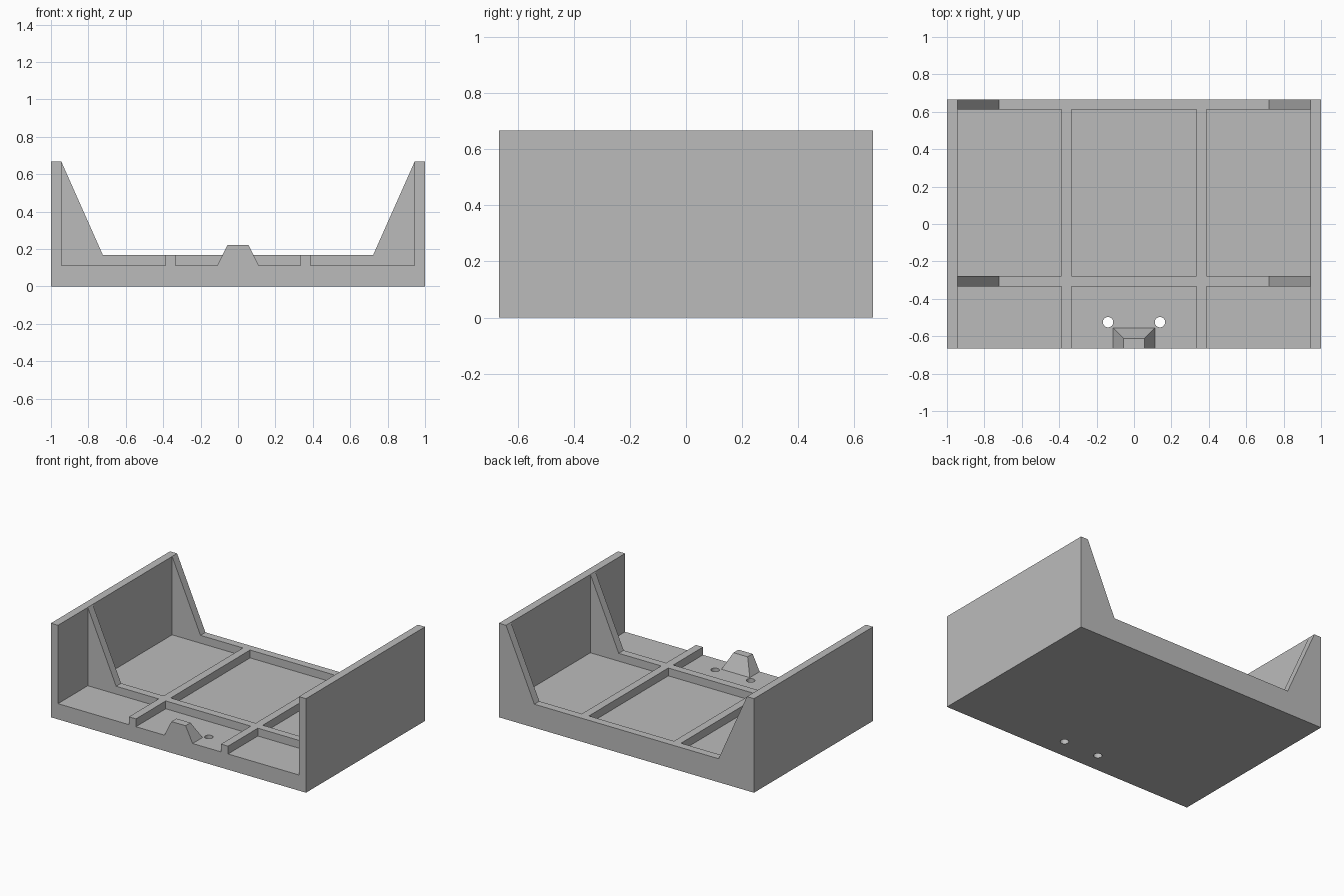
import bpy
import bmesh

cube = bpy.data.objects.get("Cube")
if cube:
    bpy.data.objects.remove(cube, do_unlink=True)

U = 1 / 18            # wall thickness, the module of the whole tray
HALF_Y = 12 * U

grey = bpy.data.materials.new("plain grey")
grey.use_nodes = True
colour = (0.5, 0.5, 0.5, 1)
grey.diffuse_color = colour
grey.node_tree.nodes["Principled BSDF"].inputs["Base Color"].default_value = colour


def finish(bm, name):
    bmesh.ops.recalc_face_normals(bm, faces=bm.faces)
    mesh = bpy.data.meshes.new(name)
    bm.to_mesh(mesh)
    bm.free()
    obj = bpy.data.objects.new(name, mesh)
    bpy.context.collection.objects.link(obj)
    mesh.materials.append(grey)
    return obj


def extrude_profile(name, profile, y0, y1):
    """Extrude an (x, z) outline, given in modules, along y."""
    bm = bmesh.new()
    face = bm.faces.new([bm.verts.new((x * U, y0 * U, z * U)) for x, z in profile])
    out = bmesh.ops.extrude_face_region(bm, geom=[face])
    verts = [v for v in out["geom"] if isinstance(v, bmesh.types.BMVert)]
    bmesh.ops.translate(bm, verts=verts, vec=(0, (y1 - y0) * U, 0))
    return finish(bm, name)


def mirrored(half):
    """Complete a right-hand outline with its mirror image."""
    return half + [(-x, z) for x, z in reversed(half)]


# Floor and two side walls in one U-shaped section
tray = extrude_profile("tray_body", mirrored([(18, 0), (18, 12), (17, 12), (17, 2)]), -12, 12)

# Cross ribs with sloping gussets against the walls
rib = mirrored([(17, 2), (17, 12), (13, 3)])
extrude_profile("back_rib", rib, 11, 12)
extrude_profile("middle_rib", rib, -6, -5)

# Lengthwise ribs, split by the middle cross rib
for side, s in (("left", 1), ("right", -1)):
    strip = [(6 * s, 2), (7 * s, 2), (7 * s, 3), (6 * s, 3)]
    extrude_profile(side + "_front_rib", strip, -12, -6)
    extrude_profile(side + "_back_rib", strip, -5, 11)

# Front block with sloping sides and back
block = extrude_profile("front_block", mirrored([(2, 2), (1, 4)]), -12, -10)
for v in block.data.vertices:
    if v.co.z > 3 * U and v.co.y > -11 * U:
        v.co.y = -11 * U

# Two round holes through the floor beside the block
for side, s in (("left", 1), ("right", -1)):
    bm = bmesh.new()
    bmesh.ops.create_cone(bm, cap_ends=True, segments=32,
                          radius1=U / 2, radius2=U / 2, depth=6 * U)
    cutter = finish(bm, side + "_hole_cutter")
    cutter.location = (2.5 * s * U, -9.45 * U, U)
    cutter.hide_render = True
    cutter.hide_set(True)
    cut = tray.modifiers.new(side + "_hole", "BOOLEAN")
    cut.operation = "DIFFERENCE"
    cut.solver = "EXACT"
    cut.object = cutter
